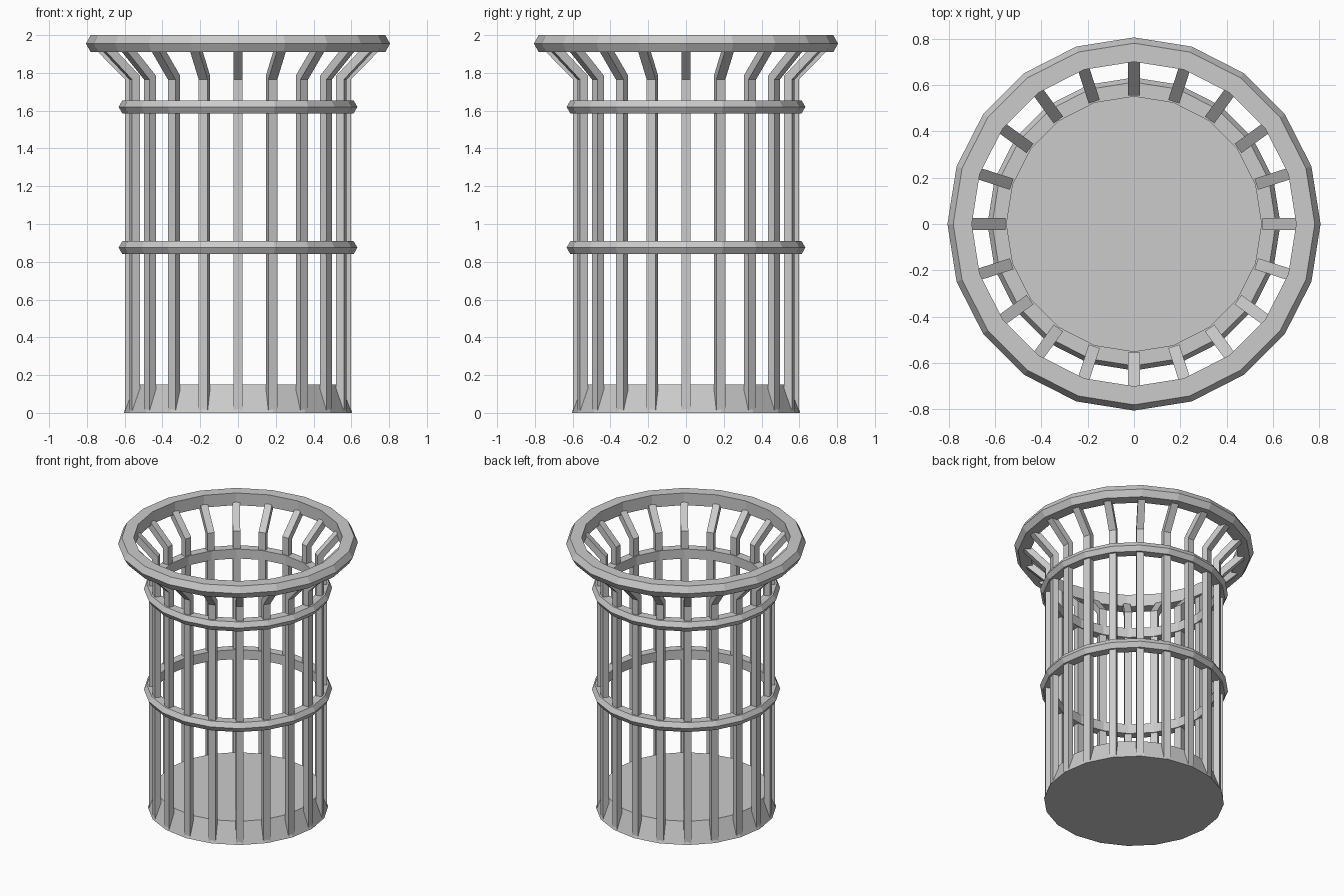
import bpy, math

if "Cube" in bpy.data.objects:
    bpy.data.objects.remove(bpy.data.objects["Cube"])

N = 20  # sides of every ring and number of bars


def make_object(name, verts, faces):
    mesh = bpy.data.meshes.new(name)
    mesh.from_pydata(verts, [], faces)
    mesh.update()
    obj = bpy.data.objects.new(name, mesh)
    bpy.context.collection.objects.link(obj)
    return obj


def polar(r, z, a):
    return (r * math.cos(a), r * math.sin(a), z)


def hoop(name, profile):
    """Sweep a closed (radius, z) profile, listed counter-clockwise, round z."""
    k = len(profile)
    verts = [polar(r, z, math.tau * i / N) for i in range(N) for r, z in profile]
    faces = []
    for i in range(N):
        n = (i + 1) % N
        for j in range(k):
            m = (j + 1) % k
            faces.append((i * k + j, n * k + j, n * k + m, i * k + m))
    return make_object(name, verts, faces)


def bevelled_profile(inner, edge, outer, z0, z1):
    return [(inner, z0), (edge, z0), (outer, (z0 + z1) / 2), (edge, z1), (inner, z1)]


# Solid tapered base
bpy.ops.mesh.primitive_cone_add(vertices=N, radius1=0.605, radius2=0.55, depth=0.15,
                                location=(0, 0, 0.075))
bpy.context.object.name = "base"

# Rim and the two binding hoops
hoop("rim", bevelled_profile(0.70, 0.78, 0.805, 1.91, 2.0))
hoop("middle_hoop", bevelled_profile(0.55, 0.612, 0.632, 0.84, 0.91))
hoop("upper_hoop", bevelled_profile(0.55, 0.612, 0.632, 1.585, 1.655))

# Upright bars that bend outward under the rim
HALF = 0.025
inner = [(0.555, 0.01), (0.555, 1.785), (0.712, 1.945)]
outer = [(0.597, 0.01), (0.597, 1.765), (0.765, 1.935)]
verts, faces = [], []
for (ri, zi), (ro, zo) in zip(inner, outer):
    verts += [(ri, -HALF, zi), (ro, -HALF, zo), (ro, HALF, zo), (ri, HALF, zi)]
faces = [(3, 2, 1, 0), (8, 9, 10, 11)]
for s in (0, 4):
    for j in range(4):
        m = (j + 1) % 4
        faces.append((s + j, s + m, s + 4 + m, s + 4 + j))
first = make_object("bar", verts, faces)
for i in range(1, N):
    bar = bpy.data.objects.new("bar", first.data)
    bar.rotation_euler.z = math.tau * i / N
    bpy.context.collection.objects.link(bar)
